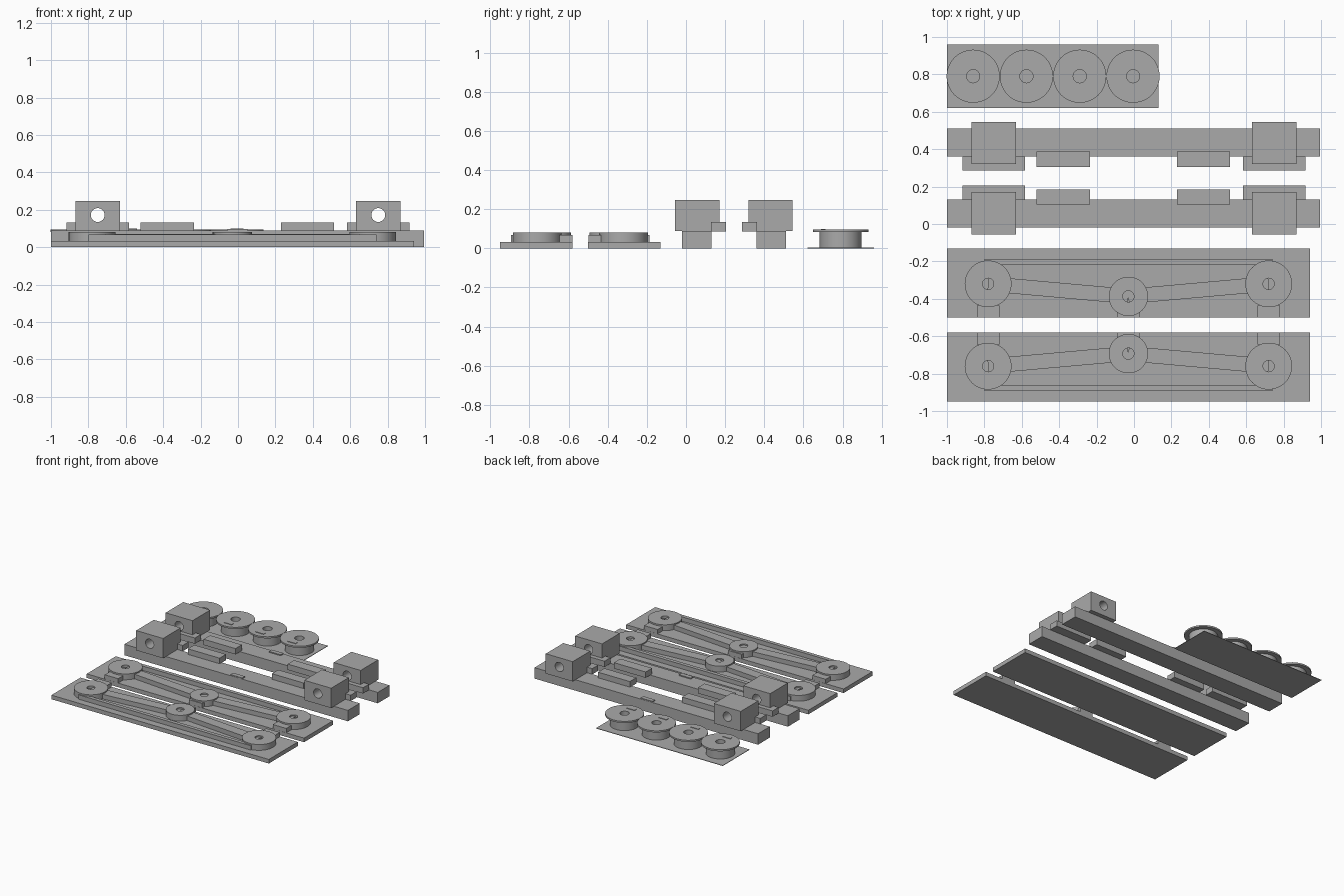
import bpy, bmesh, math
from mathutils import Matrix, Vector

if "Cube" in bpy.data.objects:
    bpy.data.objects.remove(bpy.data.objects["Cube"])

grey = bpy.data.materials.new("plain grey")
grey.diffuse_color = (0.4, 0.4, 0.4, 1)
grey.use_nodes = True
grey.node_tree.nodes["Principled BSDF"].inputs["Base Color"].default_value = grey.diffuse_color


def finish(name, bm):
    bmesh.ops.recalc_face_normals(bm, faces=bm.faces)
    me = bpy.data.meshes.new(name)
    bm.to_mesh(me)
    bm.free()
    me.materials.append(grey)
    ob = bpy.data.objects.new(name, me)
    bpy.context.collection.objects.link(ob)
    return ob


def box(name, x0, x1, y0, y1, z0, z1):
    bm = bmesh.new()
    y0, y1 = sorted((y0, y1))
    bmesh.ops.create_cube(bm, size=1, matrix=Matrix.Translation(
        ((x0 + x1) / 2, (y0 + y1) / 2, (z0 + z1) / 2)) @ Matrix.Diagonal((x1 - x0, y1 - y0, z1 - z0, 1)))
    return finish(name, bm)


def lathe(name, x, y, profile, n=48):
    """Turn a closed (radius, height) profile about a vertical axis."""
    bm = bmesh.new()
    vs = [bm.verts.new((x + r, y, z)) for r, z in profile]
    es = [bm.edges.new((vs[i], vs[(i + 1) % len(vs)])) for i in range(len(vs))]
    bmesh.ops.spin(bm, geom=vs + es, cent=(x, y, 0), axis=(0, 0, 1),
                   angle=2 * math.pi, steps=n, use_merge=True)
    bmesh.ops.remove_doubles(bm, verts=bm.verts, dist=1e-5)
    ob = finish(name, bm)
    smooth(ob)
    return ob


def smooth(ob):
    bpy.ops.object.select_all(action='DESELECT')
    ob.select_set(True)
    bpy.context.view_layer.objects.active = ob
    bpy.ops.object.shade_smooth_by_angle(angle=math.radians(30))


def bar(name, a, b, width, z0, z1):
    """Straight bar between two plan points."""
    a, b = Vector(a), Vector(b)
    d = b - a
    s = Vector((-d.y, d.x)).normalized() * width / 2
    bm = bmesh.new()
    f = bm.faces.new([bm.verts.new((p.x, p.y, z0)) for p in (a + s, b + s, b - s, a - s)])
    g = bmesh.ops.extrude_face_region(bm, geom=[f])['geom']
    bmesh.ops.translate(bm, vec=(0, 0, z1 - z0), verts=[v for v in g if isinstance(v, bmesh.types.BMVert)])
    return finish(name, bm)


def bored_block(name, x, y0, y1, z0, z1, hole_z, r):
    """Square block bored through from front to back."""
    ob = box(name, x - 0.12, x + 0.12, y0, y1, z0, z1)
    bm = bmesh.new()
    bmesh.ops.create_cone(bm, cap_ends=True, segments=32, radius1=r, radius2=r, depth=1,
                          matrix=Matrix.Translation((x, (y0 + y1) / 2, hole_z)) @ Matrix.Rotation(math.pi / 2, 4, 'X'))
    cut = finish("bore_cutter", bm)
    cut.hide_render = True
    cut.hide_set(True)
    mod = ob.modifiers.new("bore", 'BOOLEAN')
    mod.object, mod.operation, mod.solver = cut, 'DIFFERENCE', 'EXACT'
    bpy.context.view_layer.objects.active = ob
    bpy.ops.object.modifier_apply(modifier=mod.name)
    bpy.data.objects.remove(cut)
    smooth(ob)


# Four flanged wheels on a thin sheet
box("wheel_sheet", -1, 0.13, 0.62, 0.96, 0, 0.004)
for i in range(4):
    x = -0.86 + 0.285 * i
    lathe("wheel", x, 0.79, [(0.035, 0.003), (0.107, 0.003), (0.107, 0.082), (0.142, 0.082),
                             (0.142, 0.095), (0.035, 0.095)])
    box("wheel_mark", x - 0.035, x + 0.035, 0.69, 0.713, 0.094, 0.099)

# Mirrored pair of beams with bored blocks, tabs and pads
MID = 0.245
for s in (1, -1):
    def Y(v):
        return MID + s * (v - MID)
    box("beam", -1, 0.995, Y(0.36), Y(0.51), 0, 0.088)
    box("beam_centre_mark", -0.055, 0.05, Y(0.472), Y(0.508), 0.086, 0.096)
    for x in (-0.75, 0.75):
        bored_block("bored_block", x, Y(0.32), Y(0.545), 0.09 - 0.003, 0.247, 0.172, 0.037)
        box("block_tab", x - 0.166, x + 0.166, Y(0.285), Y(0.362), 0.086, 0.133)
    for x in (-0.378, 0.372):
        box("beam_pad", x - 0.142, x + 0.142, Y(0.305), Y(0.387), 0.086, 0.133)

# Mirrored pair of side plates with hubs and rods
MID2 = -0.54
for s in (1, -1):
    def Y(v):
        return MID2 + s * (v - MID2)
    box("side_plate", -1, 0.94, Y(-0.5), Y(-0.13), 0, 0.033)
    centre = (-0.03, Y(-0.387))
    for hx, hy, r in ((-0.78, -0.32, 0.125), (0.72, -0.32, 0.125), (-0.03, -0.387, 0.105)):
        lathe("hub", hx, Y(hy), [(0.0, 0.03), (r, 0.03), (r, 0.08), (0.03, 0.08), (0.03, 0.06), (0.0, 0.06)])
        box("hub_tab", hx - 0.06, hx + 0.06, Y(-0.499), Y(-0.435), 0.03, 0.068)
        if r > 0.11:
            bar("slanted_rod", (hx, Y(hy)), centre, 0.08, 0.03, 0.07)
    box("straight_rod", -0.8, 0.74, Y(-0.217), Y(-0.187), 0.03, 0.068)
